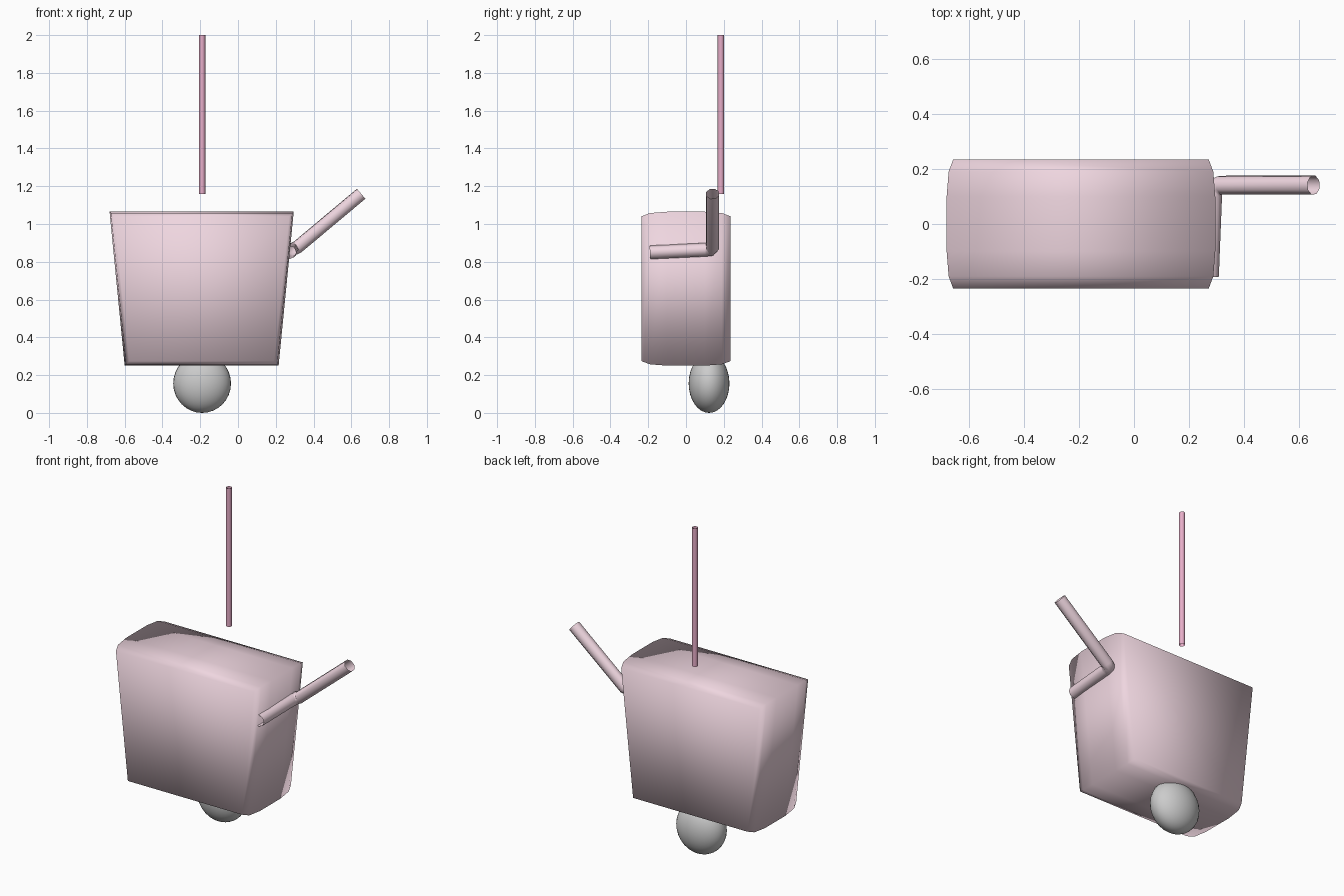
import bpy, bmesh
from math import pi

if "Cube" in bpy.data.objects:
    bpy.data.objects.remove(bpy.data.objects["Cube"])


def material(name, rgb):
    mat = bpy.data.materials.new(name)
    mat.diffuse_color = (*rgb, 1)
    mat.use_nodes = True
    mat.node_tree.nodes["Principled BSDF"].inputs["Base Color"].default_value = mat.diffuse_color
    return mat


light_pink = material("light_pink", (0.86, 0.67, 0.74))
rose = material("rose", (0.80, 0.42, 0.58))


def add_mesh(name, bm, mat):
    mesh = bpy.data.meshes.new(name)
    bmesh.ops.recalc_face_normals(bm, faces=bm.faces)
    for f in bm.faces:
        f.smooth = True
    bm.to_mesh(mesh)
    bm.free()
    mesh.materials.append(mat)
    obj = bpy.data.objects.new(name, mesh)
    bpy.context.collection.objects.link(obj)
    return obj


def tube(name, points, radius, resolution, mat):
    """Open-ended tube swept along a path."""
    curve = bpy.data.curves.new(name, 'CURVE')
    curve.dimensions = '3D'
    curve.bevel_depth = radius
    curve.bevel_resolution = resolution
    spline = curve.splines.new('POLY')
    spline.points.add(len(points) - 1)
    for p, co in zip(spline.points, points):
        p.co = (*co, 1)
    curve.materials.append(mat)
    obj = bpy.data.objects.new(name, curve)
    bpy.context.collection.objects.link(obj)
    bpy.ops.object.select_all(action='DESELECT')
    obj.select_set(True)
    bpy.context.view_layer.objects.active = obj
    bpy.ops.object.convert(target='MESH')
    return obj


# Tapered body: trapezoid rings along y, slightly inset towards front and back
bm = bmesh.new()
rings = []
for y, inset in ((-0.235, 0.024), (-0.19, 0.007), (-0.10, 0),
                 (0.10, 0), (0.19, 0.007), (0.235, 0.024)):
    corners = ((-0.60 + inset, 0.25 + inset), (0.215 - inset, 0.25 + inset),
               (0.295 - inset, 1.065 - inset), (-0.68 + inset, 1.065 - inset))
    rings.append([bm.verts.new((x, y, z)) for x, z in corners])
for a, b in zip(rings, rings[1:]):
    for i in range(4):
        j = (i + 1) % 4
        bm.faces.new((a[i], a[j], b[j], b[i]))
bm.faces.new(rings[0])
bm.faces.new(rings[-1])
add_mesh("body", bm, light_pink)

# Bent side arm
tube("side_arm", [(0.272, -0.19, 0.85), (0.284, 0.105, 0.864),
                  (0.292, 0.133, 0.867), (0.315, 0.141, 0.878),
                  (0.652, 0.141, 1.16)], 0.036, 2, light_pink)

# Upright pole floating above the body
tube("pole", [(-0.19, 0.185, 1.16), (-0.19, 0.185, 2.0)], 0.017, 2, rose)

# Flattened ball at the base
bpy.ops.mesh.primitive_uv_sphere_add(segments=32, ring_count=16, radius=1,
                                     location=(-0.19, 0.122, 0.156))
ball = bpy.context.object
ball.name = "base_ball"
ball.scale = (0.153, 0.108, 0.156)
bpy.ops.object.shade_smooth()
